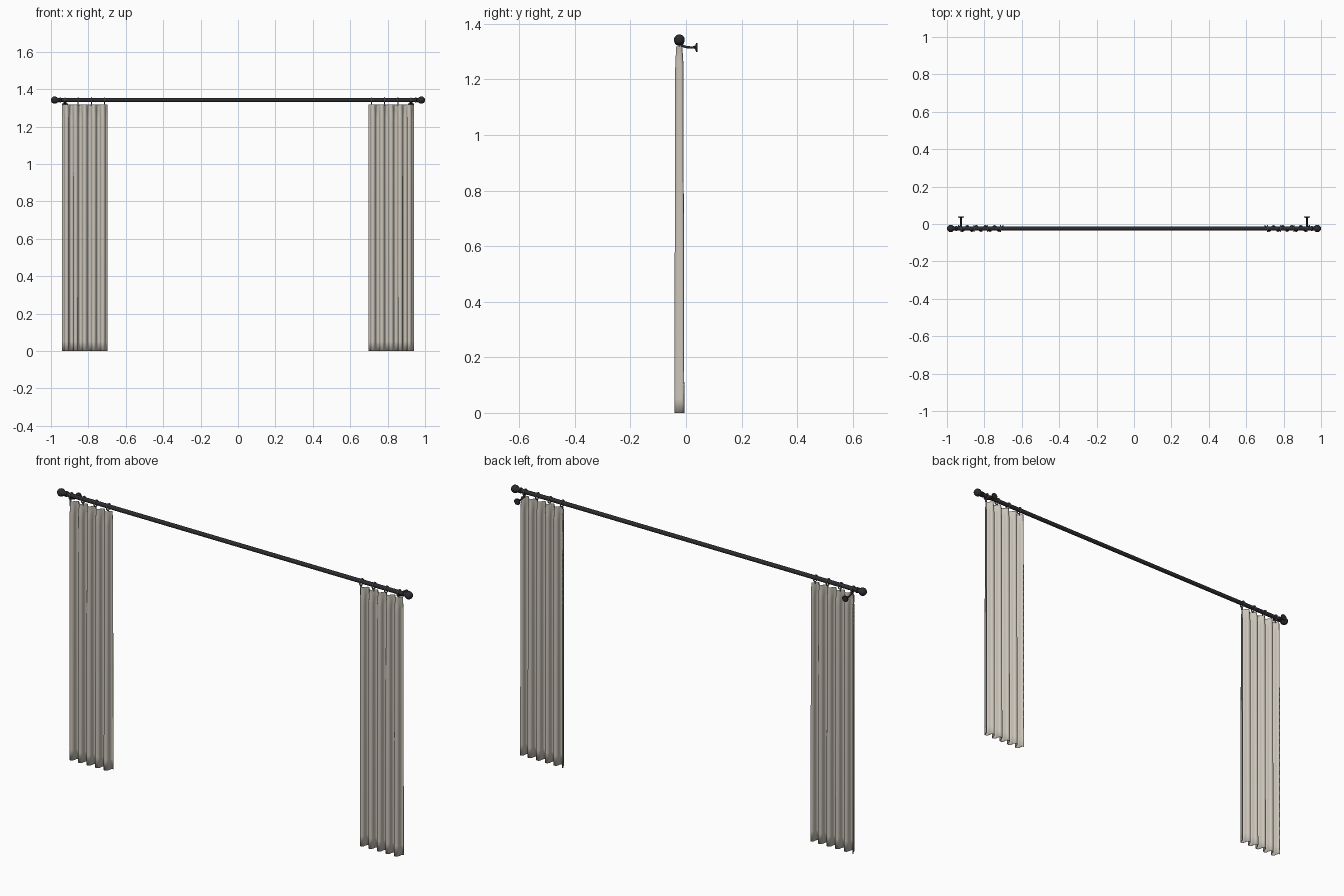
import bpy, bmesh, math
from mathutils import Matrix, Vector

if "Cube" in bpy.data.objects:
    bpy.data.objects.remove(bpy.data.objects["Cube"])

RY, RZ = -0.024, 1.342   # rod axis


def mat(name, col):
    m = bpy.data.materials.new(name)
    m.diffuse_color = (*col, 1)
    m.use_nodes = True
    m.node_tree.nodes["Principled BSDF"].inputs["Base Color"].default_value = m.diffuse_color
    return m


BLACK = mat("black_metal", (0.025, 0.025, 0.03))
STEEL = mat("ring_metal", (0.22, 0.22, 0.21))
CLOTH = mat("linen", (0.60, 0.56, 0.49))


def finish(ob, m, angle=40):
    ob.data.materials.append(m)
    bpy.ops.object.select_all(action='DESELECT')
    ob.select_set(True)
    bpy.context.view_layer.objects.active = ob
    bpy.ops.object.shade_smooth_by_angle(angle=math.radians(angle))
    return ob


def from_bmesh(name, bm, m, angle=40):
    bmesh.ops.recalc_face_normals(bm, faces=bm.faces)
    me = bpy.data.meshes.new(name)
    bm.to_mesh(me)
    bm.free()
    ob = bpy.data.objects.new(name, me)
    bpy.context.collection.objects.link(ob)
    return finish(ob, m, angle)


def lathe(name, profile, origin, axis, m, steps=24):
    """Spin (distance along axis, radius) points around an axis."""
    bm = bmesh.new()
    vs = [bm.verts.new((r, 0, d)) for d, r in profile]
    es = [bm.edges.new(p) for p in zip(vs, vs[1:])]
    bmesh.ops.spin(bm, geom=vs + es, axis=(0, 0, 1), cent=(0, 0, 0),
                   angle=2 * math.pi, steps=steps)
    bmesh.ops.remove_doubles(bm, verts=bm.verts, dist=1e-5)
    rot = Vector((0, 0, 1)).rotation_difference(Vector(axis)).to_matrix().to_4x4()
    bm.transform(Matrix.Translation(origin) @ rot)
    return from_bmesh(name, bm, m)


def tube(name, pts, r, m):
    cu = bpy.data.curves.new(name, 'CURVE')
    cu.dimensions = '3D'
    cu.bevel_depth, cu.bevel_resolution, cu.use_fill_caps = r, 3, True
    sp = cu.splines.new('BEZIER')
    sp.bezier_points.add(len(pts) - 1)
    for b, p in zip(sp.bezier_points, pts):
        b.co = p
        b.handle_left_type = b.handle_right_type = 'AUTO'
    ob = bpy.data.objects.new(name, cu)
    bpy.context.collection.objects.link(ob)
    bpy.ops.object.select_all(action='DESELECT')
    ob.select_set(True)
    bpy.context.view_layer.objects.active = ob
    bpy.ops.object.convert(target='MESH')
    return finish(bpy.context.object, m)


def torus(name, x, R, r, m):
    bpy.ops.mesh.primitive_torus_add(major_radius=R, minor_radius=r, major_segments=32,
                                     minor_segments=10, location=(x, RY, RZ - 0.003),
                                     rotation=(0, math.pi / 2, 0))
    bpy.context.object.name = name
    return finish(bpy.context.object, m)


def curtain(name, side):
    x0, x1, folds, nx, nz, top = 0.698, 0.940, 5, 100, 40, 1.318
    bm = bmesh.new()
    rows = []
    for j in range(nz + 1):
        # denser rows near the gathered heading
        z = top * (1 - (1 - j / nz) ** 1.6)
        h = min(1, max(0, (top - z) / 0.07))
        h = h * h * (3 - 2 * h)
        amp = 0.0105 + 0.003 * h + 0.0035 * (1 - z / top)
        row = []
        for i in range(nx + 1):
            u = i / nx
            a = 2 * math.pi * folds * u
            y = RY + amp * math.cos(a)
            x = x0 + (x1 - x0) * u + 0.003 * h * math.sin(2 * a)
            row.append(bm.verts.new((side * x, y, z)))
        rows.append(row)
    for a, b in zip(rows, rows[1:]):
        for i in range(nx):
            bm.faces.new((a[i], a[i + 1], b[i + 1], b[i]))
    ob = from_bmesh(name, bm, CLOTH, 60)
    s = ob.modifiers.new("thickness", 'SOLIDIFY')
    s.thickness, s.offset = 0.002, 0


# rod
lathe("rod", [(-0.965, 0), (-0.965, 0.0105), (0.965, 0.0105), (0.965, 0)],
      (0, RY, RZ), (1, 0, 0), BLACK)

for side, tag in ((-1, "left"), (1, "right")):
    # finial: collar, neck and ball
    ball = [(0.980 - 0.020 * math.cos(t), 0.0195 * math.sin(t))
            for t in [math.pi * k / 14 for k in range(3, 15)]]
    lathe("finial_" + tag, [(0.945, 0.0105), (0.946, 0.0135), (0.954, 0.0135),
                            (0.956, 0.011)] + ball, (0, RY, RZ), (side, 0, 0), BLACK)

    # wall bracket: cradle, curved arm and round plate
    bx = side * 0.925
    cradle = [(bx, RY + 0.0135 * math.cos(t), RZ + 0.0135 * math.sin(t))
              for t in [math.pi * (1 + k / 8) for k in range(9)]]
    tube("bracket_cradle_" + tag, cradle, 0.0035, BLACK)
    tube("bracket_arm_" + tag, [(bx, RY, RZ - 0.014), (bx, -0.008, 1.319),
                                (bx, 0.010, 1.315), (bx, 0.036, 1.315)], 0.0045, BLACK)
    lathe("bracket_plate_" + tag, [(0.030, 0.005), (0.034, 0.008), (0.036, 0.016),
                                   (0.041, 0.016), (0.041, 0)],
          (bx, 0, 1.315), (0, 1, 0), BLACK)

    # rings with small eyelets holding the cloth
    for k in range(4):
        rx = side * (0.714 + 0.0703 * k)
        torus(f"ring_{tag}_{k}", rx, 0.0155, 0.003, STEEL)
        lathe(f"ring_eyelet_{tag}_{k}", [(0, 0), (0, 0.0025), (0.012, 0.0025), (0.012, 0)],
              (rx, RY, 1.311), (0, 0, 1), STEEL, 10)

    curtain("curtain_" + tag, side)
